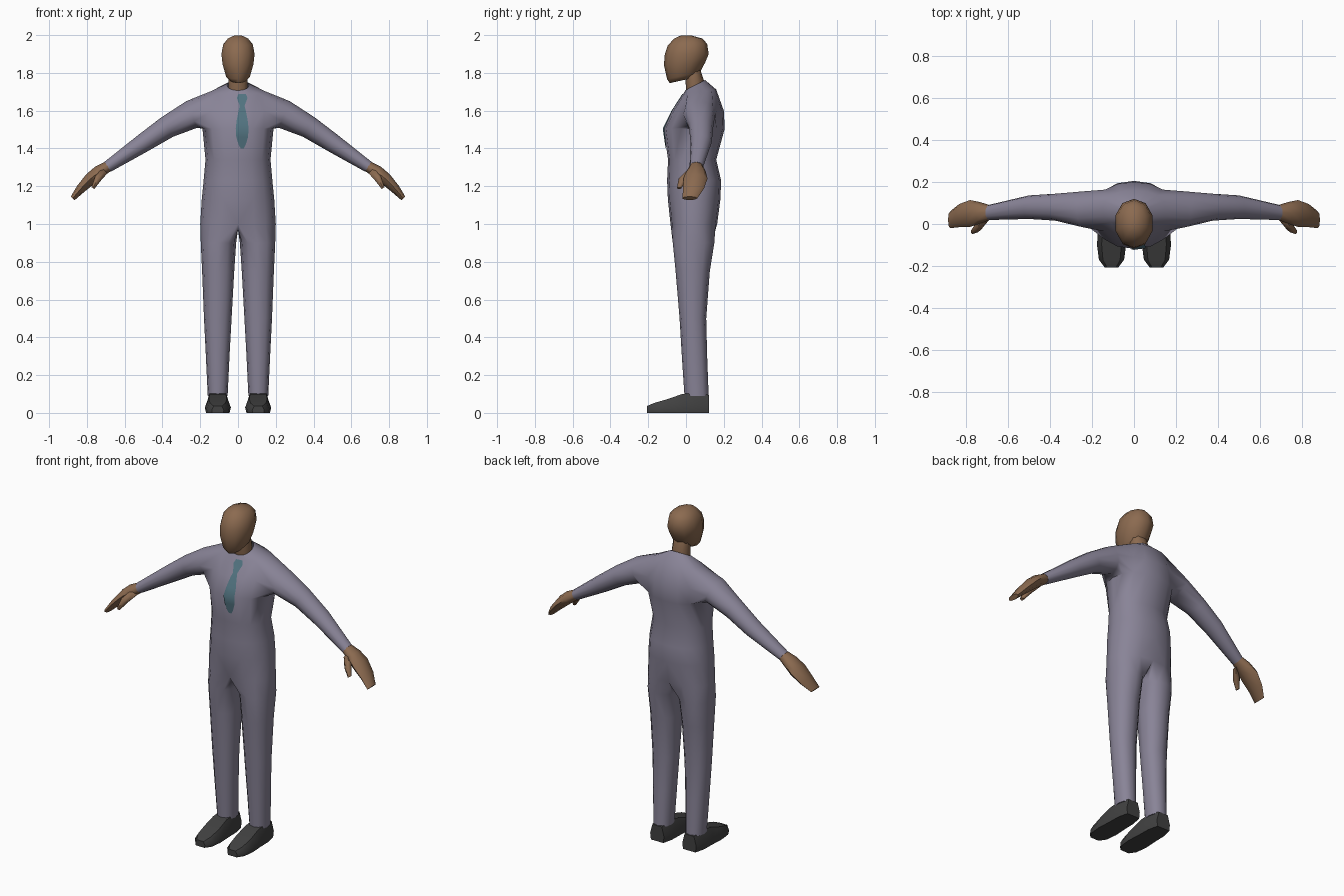
import bpy, bmesh, math
from mathutils import Vector
from mathutils.bvhtree import BVHTree

if "Cube" in bpy.data.objects:
    bpy.data.objects.remove(bpy.data.objects["Cube"])


def material(name, color):
    m = bpy.data.materials.new(name)
    m.diffuse_color = (*color, 1)
    m.use_nodes = True
    m.node_tree.nodes["Principled BSDF"].inputs["Base Color"].default_value = m.diffuse_color
    return m


SUIT = material("suit_grey", (0.25, 0.23, 0.31))
SKIN = material("skin_brown", (0.26, 0.145, 0.08))
SHOE = material("shoe_charcoal", (0.053, 0.053, 0.053))
TIE = material("tie_teal", (0.085, 0.175, 0.22))


def spow(v, p):
    """Signed power, squares off an ellipse slightly."""
    return 0.0 if abs(v) < 1e-6 else math.copysign(abs(v) ** p, v)


def flat_ring(z, x0, x1, yf, yb, dz, angles, p=0.9):
    """Nearly level ring; dz lifts the back and lowers the front."""
    cx, rx, cy, ry = (x0 + x1) / 2, (x1 - x0) / 2, (yf + yb) / 2, (yb - yf) / 2
    pts = []
    for a in angles:
        c, s = math.cos(math.radians(a)), math.sin(math.radians(a))
        pts.append((cx + rx * spow(c, p), cy + ry * spow(s, p), z + dz * s))
    return pts


def limb_ring(x, y, z, ry, rn, tilt, angles):
    """Ring across a limb that slopes down and outward by tilt degrees."""
    t = math.radians(tilt)
    n = Vector((math.sin(t), 0, math.cos(t)))
    return [Vector((x, y, z)) + Vector((0, ry * math.cos(math.radians(a)), 0))
            + n * rn * math.sin(math.radians(a)) for a in angles]


def add_ring(bm, pts):
    return [bm.verts.new(p) for p in pts]


def bridge(bm, a, b, closed=True):
    n = len(a)
    for i in range(n if closed else n - 1):
        j = (i + 1) % n
        bm.faces.new((a[i], a[j], b[j], b[i]))


def finish(bm, name, mat, mirror=False, sharp=60, recalc=True):
    if recalc:
        bmesh.ops.recalc_face_normals(bm, faces=bm.faces)
    me = bpy.data.meshes.new(name)
    bm.to_mesh(me)
    bm.free()
    me.materials.append(mat)
    me.polygons.foreach_set("use_smooth", [True] * len(me.polygons))
    me.set_sharp_from_angle(angle=math.radians(sharp))
    ob = bpy.data.objects.new(name, me)
    bpy.context.collection.objects.link(ob)
    if mirror:
        mod = ob.modifiers.new("mirror", 'MIRROR')
        mod.use_mirror_merge = True
        mod.merge_threshold = 0.0005
    return ob


def loft(name, rings, mat, mirror=False, sharp=60):
    bm = bmesh.new()
    vr = [add_ring(bm, r) for r in rings]
    for a, b in zip(vr, vr[1:]):
        bridge(bm, a, b)
    bm.faces.new(vr[0][::-1])
    bm.faces.new(vr[-1])
    return finish(bm, name, mat, mirror, sharp)


# Suit: one half of the torso, with leg and sleeve growing from it, mirrored
bm = bmesh.new()
half = [-90 + 22.5 * i for i in range(9)]
torso = [  # z, half width, front y, back y, tilt
    (1.00, .200, -.082, .165, 0), (1.13, .192, -.096, .182, 0),
    (1.23, .182, -.100, .186, 0), (1.34, .172, -.095, .160, 0),
    (1.505, .188, -.118, .205, 0), (1.60, .188, -.072, .200, 0),
    (1.70, .150, -.015, .160, .012), (1.735, .058, -.004, .100, .028)]
rows = [add_ring(bm, flat_ring(z, -w, w, f, b, d, half)) for z, w, f, b, d in torso]
for r in range(len(rows) - 1):
    for c in range(8):
        if r in (4, 5) and 2 <= c < 6:
            continue  # armhole
        bm.faces.new((rows[r][c], rows[r][c + 1], rows[r + 1][c + 1], rows[r + 1][c]))

# Trouser leg from the lower edge plus three crotch points
prev = rows[0] + add_ring(bm, [(0, y, .97) for y in (.12, .04, -.04)])
leg_angles = [-120 + 30 * k for k in range(12)]
for z, x0, x1, f, b in [(.90, .010, .197, -.070, .150), (.75, .020, .190, -.055, .126),
                        (.50, .034, .180, -.034, .107), (.30, .045, .170, -.022, .112),
                        (.09, .055, .160, -.008, .120)]:
    ring = add_ring(bm, flat_ring(z, x0, x1, f, b, 0, leg_angles))
    bridge(bm, prev, ring)
    prev = ring
bm.faces.new(prev)

# Sleeve from the armhole edge
prev = rows[4][2:7] + [rows[5][6]] + rows[6][2:7][::-1] + [rows[5][2]]
arm_angles = [-150 + 30 * k for k in range(12)]
for x, y, z, ry, rn, t in [(.245, .070, 1.580, .085, .076, 22), (.375, .080, 1.513, .064, .060, 32),
                           (.50, .080, 1.430, .056, .050, 33), (.69, .055, 1.303, .036, .031, 34)]:
    ring = add_ring(bm, limb_ring(x, y, z, ry, rn, t, arm_angles))
    bridge(bm, prev, ring)
    prev = ring
bm.faces.new(prev)
suit = finish(bm, "suit", SUIT, mirror=True)

# Hands and thumbs
eight = [45 * k for k in range(8)]
loft("hands", [limb_ring(*r, eight) for r in [
    (.680, .055, 1.310, .033, .028, 34), (.735, .053, 1.277, .052, .034, 36),
    (.780, .050, 1.240, .064, .033, 42), (.832, .040, 1.187, .055, .025, 46),
    (.875, .020, 1.136, .040, .014, 46)]], SKIN, mirror=True)
six = [60 * k for k in range(6)]
loft("thumbs", [limb_ring(*r, six) for r in [
    (.705, .028, 1.282, .022, .022, 45), (.742, -.015, 1.240, .024, .022, 50),
    (.768, -.036, 1.190, .012, .010, 60)]], SKIN, mirror=True)

# Neck and head
ten = [-90 + 36 * k for k in range(10)]
loft("neck", [flat_ring(z, -w, w, f, b, d, ten) for z, w, f, b, d in [
    (1.66, .046, .012, .085, 0), (1.735, .053, .000, .094, .026),
    (1.82, .050, -.005, .075, 0)]], SKIN)
loft("head", [flat_ring(z, -w, w, f, b, d, ten, 0.95) for z, w, f, b, d in [
    (1.760, .042, -.086, .040, .014), (1.785, .066, -.100, .074, .018),
    (1.850, .086, -.117, .103, .008), (1.900, .092, -.112, .120, 0),
    (1.950, .082, -.096, .112, .004), (1.982, .056, -.062, .086, 0),
    (1.999, .018, -.025, .025, 0)]], SKIN)

# Shoes: flat sole, sloping toward the toe
section = [(-.9, 0), (.9, 0), (1, .4), (.68, 1), (-.68, 1), (-1, .4)]
loft("shoes", [[(.107 + w * u, y, h * v) for u, v in section] for y, w, h in [
    (.122, .046, .094), (.06, .062, .108), (-.02, .064, .100),
    (-.10, .069, .072), (-.17, .060, .052), (-.207, .032, .036)]],
    SHOE, mirror=True, sharp=50)

# Necktie: thin strip laid on the chest
me = suit.data
tree = BVHTree.FromPolygons([v.co for v in me.vertices], [list(p.vertices) for p in me.polygons])
bm = bmesh.new()
prev = None
for z, w in [(1.688, .020), (1.668, .028), (1.645, .020), (1.625, .013), (1.60, .019),
             (1.55, .029), (1.505, .034), (1.46, .031), (1.42, .019), (1.40, .008)]:
    pts = []
    for u in (-1, -.65, -.3, 0, .5, 1):
        x = .022 + w * u
        hit = tree.ray_cast(Vector((abs(x) + 1e-4, -1, z)), Vector((0, 1, 0)))[0]
        pts.append((x, (hit.y if hit else -.05) - .005, z))
    ring = add_ring(bm, pts)
    if prev:
        bridge(bm, ring, prev, closed=False)
    prev = ring
finish(bm, "necktie", TIE, recalc=False)
